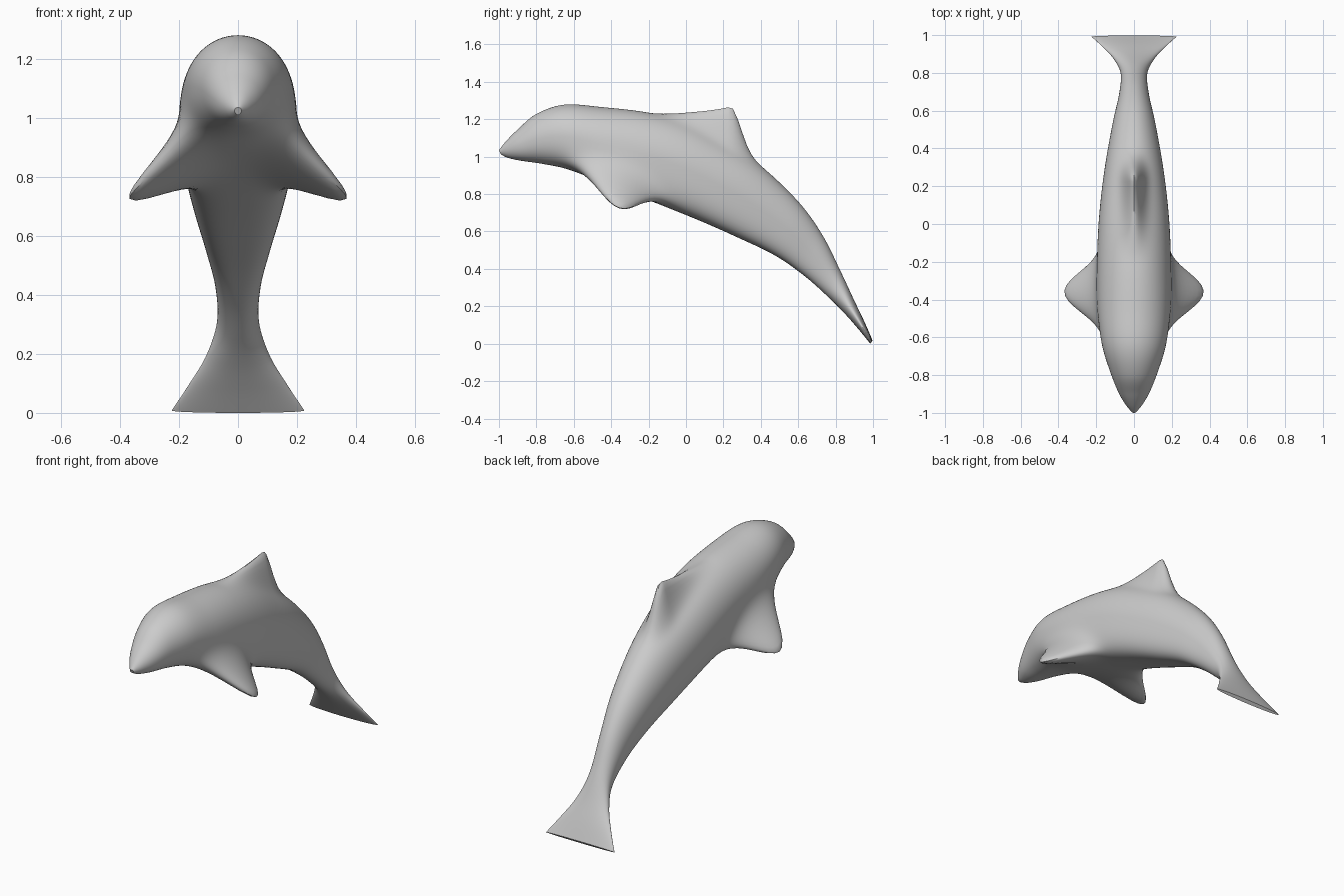
import bpy, bmesh, math

if "Cube" in bpy.data.objects:
    bpy.data.objects.remove(bpy.data.objects["Cube"])

# Body stations: top y, top z, bottom y, bottom z, half width, belly squareness
STATIONS = [
    (-1.00, 1.035, -0.99, 1.012, 0.012, 2.0),
    (-0.96, 1.085, -0.95, 0.993, 0.045, 2.0),
    (-0.90, 1.145, -0.88, 0.978, 0.083, 2.2),
    (-0.80, 1.228, -0.77, 0.962, 0.125, 2.3),
    (-0.65, 1.278, -0.64, 0.935, 0.168, 2.5),
    (-0.45, 1.265, -0.49, 0.880, 0.190, 2.8),
    (-0.20, 1.235, -0.28, 0.800, 0.195, 3.0),
    (0.00, 1.180, -0.08, 0.720, 0.190, 3.2),
    (0.20, 1.080, 0.08, 0.655, 0.175, 3.2),
    (0.40, 0.950, 0.25, 0.580, 0.150, 3.2),
    (0.60, 0.760, 0.47, 0.475, 0.112, 3.0),
    (0.73, 0.580, 0.63, 0.365, 0.080, 2.6),
    (0.83, 0.380, 0.76, 0.250, 0.070, 2.2),
    (0.90, 0.230, 0.845, 0.165, 0.105, 2.0),
    (0.955, 0.115, 0.92, 0.080, 0.165, 2.0),
    (0.998, 0.016, 0.985, 0.000, 0.225, 2.0),
]
STEPS, SIDES = 8, 96


def spline(a, b, c, d, t):
    return 0.5 * (2*b + (c-a)*t + (2*a-5*b+4*c-d)*t*t + (3*b-a-3*c+d)*t**3)


def bell(v, width):
    return math.exp(-(v / width) ** 2)


def power(v, n):
    return math.copysign(abs(v) ** (2 / n), v)


def dorsal_height(y):
    if y < -0.2:
        return 0.0
    return 0.21 * (((y + 0.2) / 0.44) ** 1.7 if y < 0.24 else bell(y - 0.24, 0.075))


def skin_point(station, angle):
    yt, zt, yb, zb, w, belly = station
    c, s = math.cos(angle), math.sin(angle)
    n = belly if s < 0 else 2.0
    x, v = w * power(c, n), power(s, n)
    y = (yt + yb) / 2 + v * (yt - yb) / 2
    z = (zt + zb) / 2 + v * (zt - zb) / 2
    # flippers drawn out of the lower flanks
    side = 1 if c >= 0 else -1
    a = math.atan2(s, abs(c))
    pull = bell(y + 0.36, 0.15) * bell(a + math.pi / 4, 0.38)
    x += side * 0.215 * pull
    z -= 0.15 * pull
    # dorsal fin drawn out of the back
    z += dorsal_height(y) * bell(a - math.pi / 2, 0.28)
    return x, y, z


# Interpolated stations from nose to tail fluke
rows = []
last = len(STATIONS) - 1
for i in range(last):
    keys = [STATIONS[min(max(k, 0), last)] for k in (i-1, i, i+1, i+2)]
    for j in range(STEPS):
        rows.append([spline(*vals, j / STEPS) for vals in zip(*keys)])
rows.append(STATIONS[-1])

# Body skin
bm = bmesh.new()
rings = [[bm.verts.new(skin_point(r, 2 * math.pi * k / SIDES)) for k in range(SIDES)]
         for r in rows]
for r0, r1 in zip(rings, rings[1:]):
    for k in range(SIDES):
        m = (k + 1) % SIDES
        bm.faces.new((r0[k], r0[m], r1[m], r1[k]))
bm.faces.new(rings[0])
bm.faces.new(rings[-1])
bmesh.ops.recalc_face_normals(bm, faces=bm.faces)
mesh = bpy.data.meshes.new("dolphin_body")
bm.to_mesh(mesh)
bm.free()
body = bpy.data.objects.new("dolphin_body", mesh)
bpy.context.collection.objects.link(body)
bpy.context.view_layer.objects.active = body
body.select_set(True)
bpy.ops.object.shade_smooth_by_angle(angle=math.radians(40))
